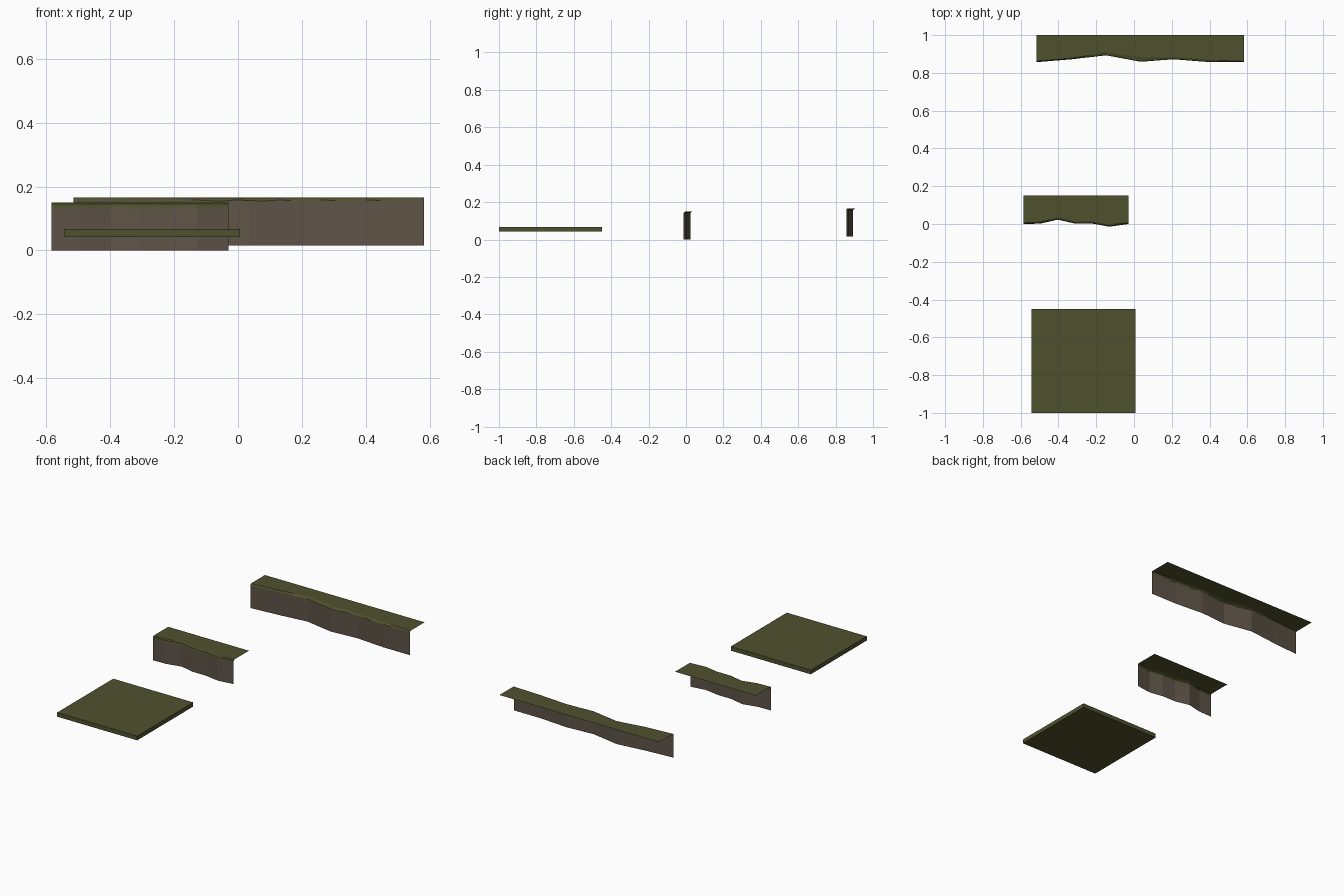
import bpy, bmesh

if "Cube" in bpy.data.objects:
    bpy.data.objects.remove(bpy.data.objects["Cube"])


def material(name, rgb):
    m = bpy.data.materials.new(name)
    m.diffuse_color = (*rgb, 1)
    m.use_nodes = True
    m.node_tree.nodes["Principled BSDF"].inputs["Base Color"].default_value = m.diffuse_color
    return m


GRASS = material("grass green", (0.078, 0.083, 0.027))
ROCK = material("rock brown", (0.112, 0.088, 0.064))


def make_object(name, bm, mats):
    mesh = bpy.data.meshes.new(name)
    bm.to_mesh(mesh)
    bm.free()
    for m in mats:
        mesh.materials.append(m)
    ob = bpy.data.objects.new(name, mesh)
    bpy.context.collection.objects.link(ob)
    return ob


def resample(points, steps):
    """Split each span of the cliff line so the grass fringe can be ragged."""
    out = []
    for a, b in zip(points, points[1:]):
        out += [tuple(p + (q - p) * i / steps for p, q in zip(a, b)) for i in range(steps)]
    return out + [points[-1]]


def cliff(name, line, back, z0, fringe):
    """line: (x, wall y, grass edge y). Open wall, rounded lip, flat grass top."""
    bm = bmesh.new()
    top = z0 + 0.15
    columns = []
    for i, (x, wall, edge) in enumerate(resample(line, 4)):
        drop = fringe[i % len(fringe)]
        profile = [(wall, z0), (wall, top - drop),
                   (wall + (edge - wall) * 0.25, top - 0.005),
                   (edge, top), (back, top)]
        columns.append([bm.verts.new((x, y, z)) for y, z in profile])
    for a, b in zip(columns, columns[1:]):
        for k in range(4):
            f = bm.faces.new((a[k], b[k], b[k + 1], a[k + 1]))
            f.material_index = 0 if k == 0 else 1
    return make_object(name, bm, [ROCK, GRASS])


# Flat grass tile
bm = bmesh.new()
bmesh.ops.create_cube(bm, size=1)
for v in bm.verts:
    v.co = (-0.268 + v.co.x * 0.55, -0.725 + v.co.y * 0.55, 0.055 + v.co.z * 0.026)
make_object("grass_tile", bm, [GRASS])

# Short cliff edge
cliff("short_cliff",
      [(-0.585, 0.0, 0.006), (-0.497, 0.002, 0.01), (-0.403, 0.023, 0.034),
       (-0.312, 0.002, 0.014), (-0.22, 0.002, 0.013), (-0.13, -0.014, -0.003),
       (-0.03, 0.0, 0.006)],
      0.15, 0.0, [0.016, 0.023, 0.014, 0.02, 0.012])

# Long cliff edge
cliff("long_cliff",
      [(-0.515, 0.857, 0.863), (-0.33, 0.872, 0.878), (-0.147, 0.893, 0.908),
       (0.035, 0.859, 0.882), (0.21, 0.872, 0.882), (0.40, 0.857, 0.868),
       (0.583, 0.857, 0.861)],
      1.0, 0.016, [0.009, 0.012, 0.008])
